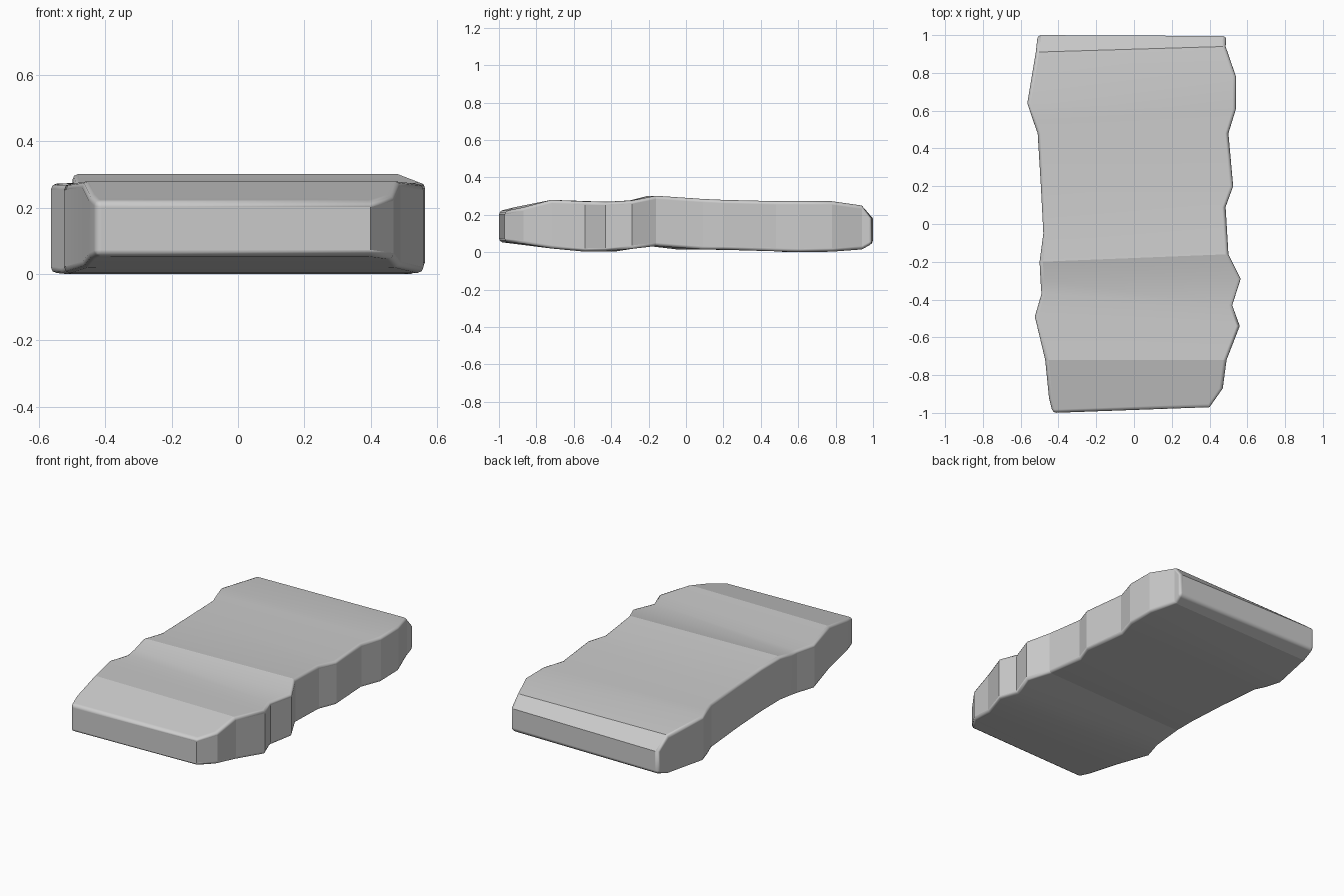
import bpy
import bmesh
from math import radians

if "Cube" in bpy.data.objects:
    bpy.data.objects.remove(bpy.data.objects["Cube"])

# Slab cross-sections: left y, left x, right y, right x, top z, bottom z
sections = [
    (-1.00, -.43, -.97, .40, .22, .055),
    (-.92, -.45, -.87, .47, .24, .045),
    (-.72, -.47, -.72, .49, .28, .02),
    (-.49, -.525, -.54, .56, .272, .003),
    (-.37, -.49, -.43, .52, .27, .005),
    (-.30, -.495, -.29, .565, .277, .018),
    (-.20, -.50, -.16, .50, .302, .033),
    (-.05, -.48, .09, .485, .285, .015),
    (.20, -.493, .20, .525, .28, .013),
    (.48, -.51, .48, .50, .273, .005),
    (.55, -.535, .61, .54, .274, 0),
    (.64, -.565, .78, .54, .273, .003),
    (.91, -.52, .94, .485, .25, .015),
    (1.00, -.51, .995, .49, .18, .045),
]

# Loft the sections into a closed stone slab
bm = bmesh.new()
rings = []
for yl, xl, yr, xr, zt, zb in sections:
    rings.append([bm.verts.new(p) for p in
                  ((xl, yl, zb), (xr, yr, zb), (xr, yr, zt), (xl, yl, zt))])
for a, b in zip(rings, rings[1:]):
    for i in range(4):
        j = (i + 1) % 4
        bm.faces.new((a[i], a[j], b[j], b[i]))
bm.faces.new(rings[0])
bm.faces.new(rings[-1])
bmesh.ops.recalc_face_normals(bm, faces=bm.faces)
mesh = bpy.data.meshes.new("stone_slab")
bm.to_mesh(mesh)
bm.free()
slab = bpy.data.objects.new("stone_slab", mesh)
bpy.context.collection.objects.link(slab)

# Crisp facets with softly rounded rims
bpy.context.view_layer.objects.active = slab
slab.select_set(True)
bpy.ops.object.shade_smooth_by_angle(angle=radians(12))
bevel = slab.modifiers.new("worn_edges", 'BEVEL')
bevel.width = .018
bevel.segments = 2
bevel.limit_method = 'ANGLE'
bevel.angle_limit = radians(55)
bevel.harden_normals = True
